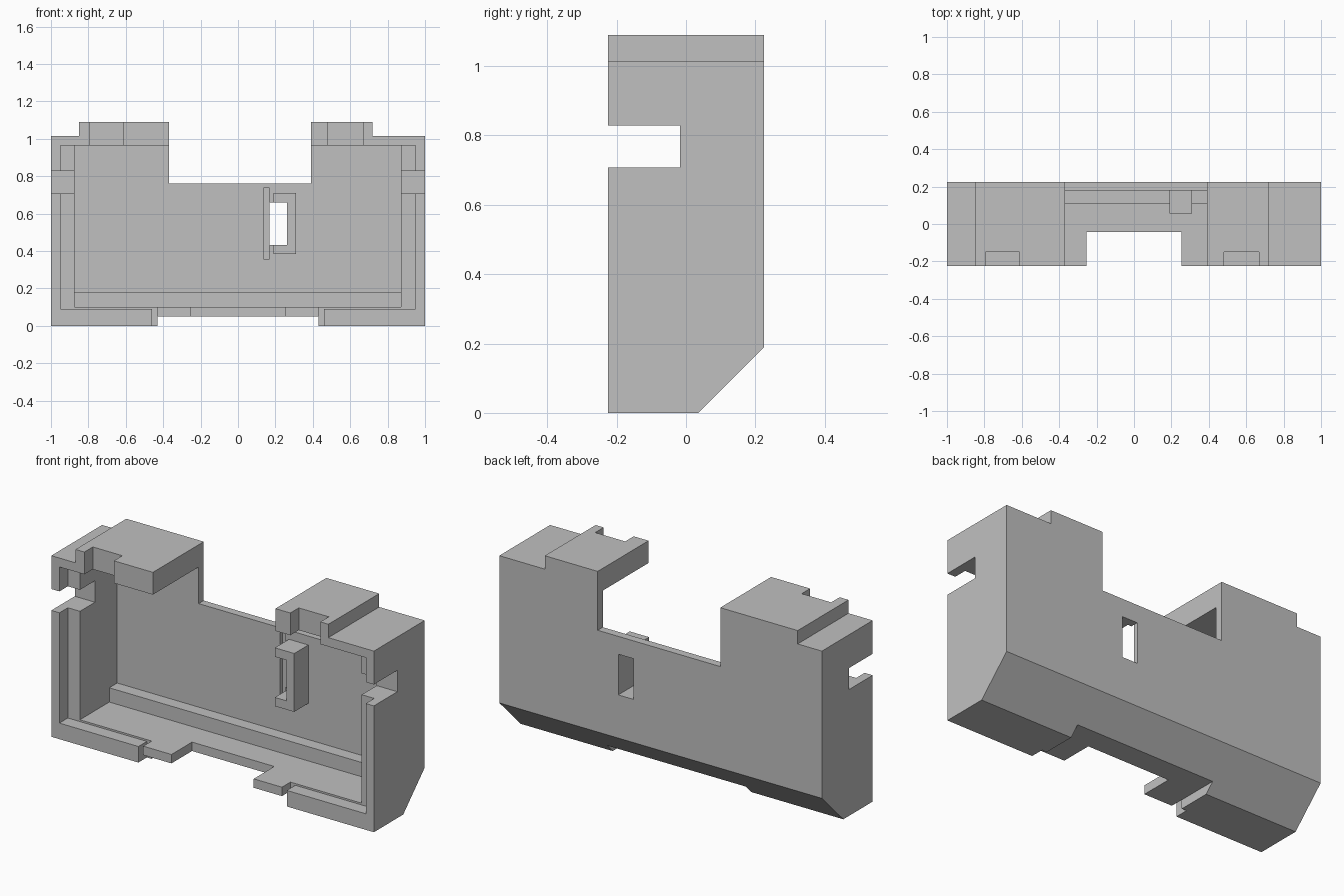
import bpy
import bmesh

if "Cube" in bpy.data.objects:
    bpy.data.objects.remove(bpy.data.objects["Cube"])

grey = bpy.data.materials.new("light_grey")
grey.use_nodes = True
grey.diffuse_color = (0.527, 0.527, 0.527, 1)
grey.node_tree.nodes["Principled BSDF"].inputs["Base Color"].default_value = grey.diffuse_color


def prism(name, profile, x0, x1):
    """Extrude a closed (y, z) profile along x."""
    bm = bmesh.new()
    face = bm.faces.new([bm.verts.new((x0, y, z)) for y, z in profile])
    ext = bmesh.ops.extrude_face_region(bm, geom=[face])["geom"]
    moved = [v for v in ext if isinstance(v, bmesh.types.BMVert)]
    bmesh.ops.translate(bm, verts=moved, vec=(x1 - x0, 0, 0))
    bmesh.ops.recalc_face_normals(bm, faces=bm.faces)
    mesh = bpy.data.meshes.new(name)
    bm.to_mesh(mesh)
    bm.free()
    mesh.materials.append(grey)
    obj = bpy.data.objects.new(name, mesh)
    bpy.context.collection.objects.link(obj)
    return obj


def box(name, x, y, z):
    return prism(name, [(y[0], z[0]), (y[1], z[0]), (y[1], z[1]), (y[0], z[1])], *x)


def cut(target, cutter):
    """Subtract a cutter, bake the result and discard the cutter."""
    cutter.hide_render = True
    mod = target.modifiers.new("cut", "BOOLEAN")
    mod.operation = "DIFFERENCE"
    mod.solver = "EXACT"
    mod.object = cutter
    bpy.context.view_layer.update()
    graph = bpy.context.evaluated_depsgraph_get()
    mesh = bpy.data.meshes.new_from_object(target.evaluated_get(graph))
    target.modifiers.clear()
    target.data = mesh
    bpy.data.objects.remove(cutter)


FRONT, BACK, TOP = -0.225, 0.225, 1.09
OUT = 0.5                 # overshoot beyond the shell
LIP = FRONT + 0.075       # depth of the front rebate
ALL_Y = (-OUT, OUT)
TO_LIP = (-OUT, LIP)

# Outer shell with the sloped lower back edge
shell = prism("shell", [(FRONT, 0), (0.035, 0), (BACK, 0.19), (BACK, TOP), (FRONT, TOP)], -1, 1)

# Main cavity, with a raised ledge along the foot of the back wall
cut(shell, prism("cavity", [(-OUT, 0.1), (0.11, 0.1), (0.11, 0.18), (0.18, 0.18),
                            (0.18, 0.965), (-OUT, 0.965)], -0.875, 0.872))

cuts = [
    ((-0.95, 0.95), TO_LIP, (0.1, 0.965)),           # front rebate
    ((-0.37, 0.39), ALL_Y, (0.76, 2)),               # wide gap in the top
    ((-2, -0.85), ALL_Y, (1.015, 2)),                # lowered top corners
    ((0.718, 2), ALL_Y, (1.015, 2)),
    ((-0.795, -0.612), TO_LIP, (0.9, 2)),            # top edge notches
    ((0.482, 0.668), TO_LIP, (0.9, 2)),
    ((-0.43, 0.43), ALL_Y, (-1, 0.05)),              # shallow underside recess
    ((-0.255, 0.255), (-OUT, -0.043), (-1, 0.14)),   # floor opening
    ((0.168, 0.262), (0, OUT), (0.432, 0.66)),       # back wall window
    ((0.135, 0.168), (0, 0.2), (0.358, 0.738)),      # groove beside the window
]
for side in (-1, 1):
    def span(a, b):
        return tuple(sorted((side * a, side * b)))
    cuts += [
        (span(0.43, 0.46), TO_LIP, (-1, 0.14)),      # slits beside the tongues
        (span(0.445, 0.95), TO_LIP, (0.09, 0.14)),   # lower rim step
        (span(0.8, 2), (-OUT, -0.017), (0.708, 0.828)),  # side slots
    ]
for x, y, z in cuts:
    cut(shell, box("cutter", x, y, z))

# C-shaped bracket around the window
bracket = box("window_bracket", (0.19, 0.31), (0.055, 0.185), (0.383, 0.71))
cut(bracket, box("cutter", (0, 0.262), (0, OUT), (0.432, 0.66)))
